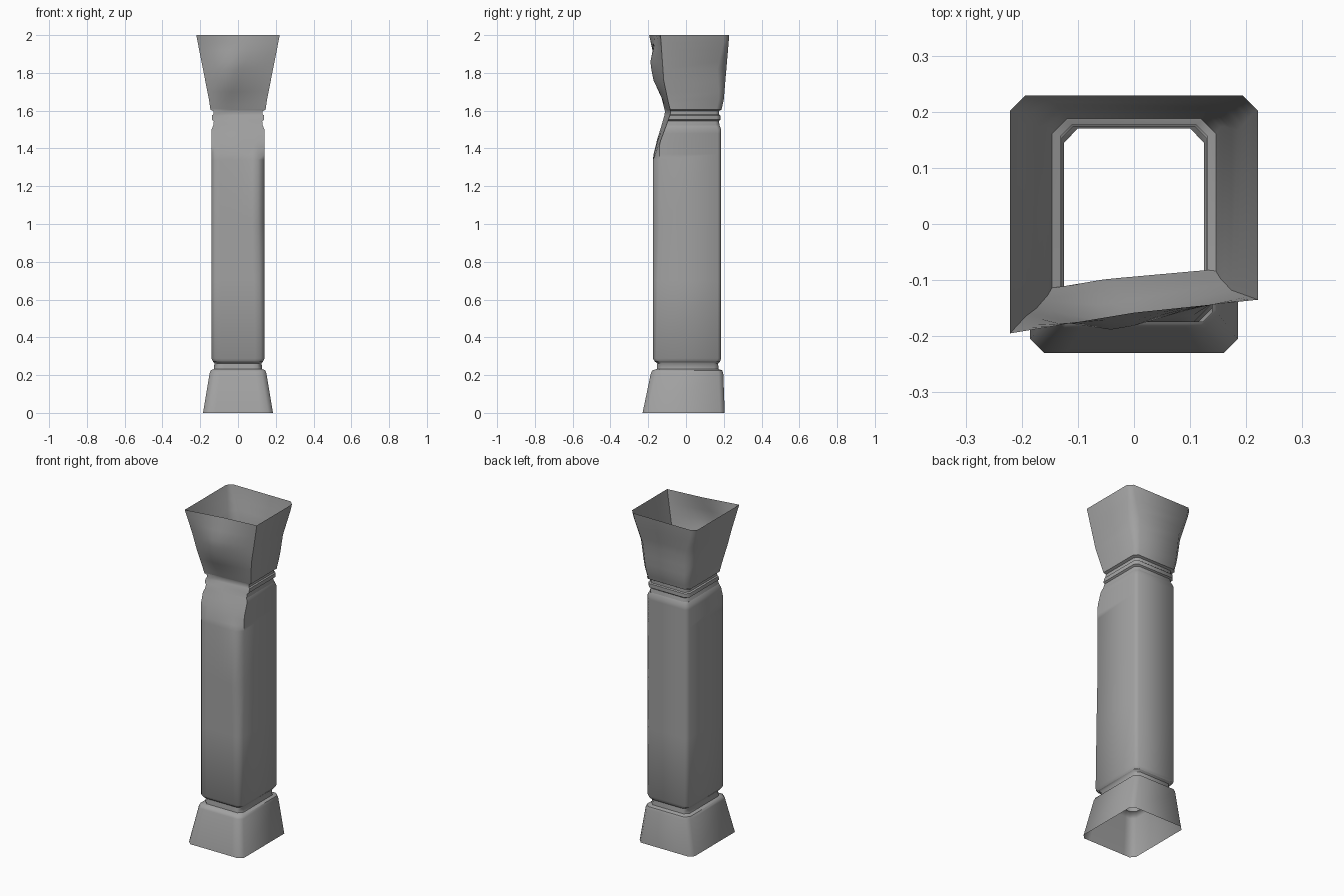
import bpy
import bmesh
import math

if "Cube" in bpy.data.objects:
    bpy.data.objects.remove(bpy.data.objects["Cube"], do_unlink=True)

stone = bpy.data.materials.new("grey_stone")
stone.use_nodes = True
stone.diffuse_color = (0.36, 0.36, 0.36, 1)
stone.node_tree.nodes["Principled BSDF"].inputs["Base Color"].default_value = stone.diffuse_color

# Fracture depth by height: y at the right, on the ridge and at the left, then ridge x
FRACTURE = [
    (1.34, -.185, -.185, -.18, 0),
    (1.37, -.172, -.17, -.16, 0),
    (1.44, -.155, -.15, -.135, 0),
    (1.52, -.13, -.12, -.105, -.02),
    (1.59, -.11, -.095, -.08, -.05),
    (1.65, -.125, -.12, -.095, -.06),
    (1.76, -.15, -.175, -.118, -.05),
    (1.86, -.165, -.19, -.125, -.03),
    (2.0, -.195, -.158, -.135, 0),
]


def mix(a, b, t):
    return a + (b - a) * t


def sample(rows, z):
    """Interpolate a table whose first column is height."""
    for low, high in zip(rows, rows[1:]):
        if low[0] <= z <= high[0]:
            t = (z - low[0]) / (high[0] - low[0])
            return [mix(a, b, t) for a, b in zip(low, high)]
    return None


def fracture(x, z, half):
    row = sample(FRACTURE, z)
    if row is None:
        return -1
    _, first, ridge, last, ridge_x = row
    if x < ridge_x:
        return mix(first, ridge, (x + half) / (ridge_x + half))
    return mix(ridge, last, (x - ridge_x) / (half - ridge_x))


def ring(z, half, front, back, cut, wear, back_wear):
    """One chamfered square outline, with the broken front pushed inwards."""
    c, w = cut + back_wear, cut + wear
    points = [(half, back - c), (half - c, back), (c - half, back), (-half, back - c),
              (-half, front + cut)]
    steps = 8
    points += [(mix(cut - half, half - w, i / steps), front) for i in range(steps + 1)]
    points.append((half, front + w))
    return [(x, max(y, fracture(x, z, half)) if y < 0 else y, z) for x, y in points]


def loft(name, rows, cut, wear=None, back_wear=None, extra=()):
    heights = sorted({r[0] for r in rows} | set(extra))
    bm = bmesh.new()
    rings = []
    for z in heights:
        _, half, front, back = sample(rows, z)
        w = wear(z) if wear else 0
        b = back_wear(z) if back_wear else 0
        rings.append([bm.verts.new(p) for p in ring(z, half, front, back, cut, w, b)])
    for low, high in zip(rings, rings[1:]):
        for i in range(len(low)):
            j = (i + 1) % len(low)
            bm.faces.new((low[i], low[j], high[j], high[i]))
    mesh = bpy.data.meshes.new(name)
    bm.to_mesh(mesh)
    bm.free()
    mesh.materials.append(stone)
    obj = bpy.data.objects.new(name, mesh)
    bpy.context.collection.objects.link(obj)
    bpy.ops.object.select_all(action="DESELECT")
    obj.select_set(True)
    bpy.context.view_layer.objects.active = obj
    bpy.ops.object.shade_smooth_by_angle(angle=math.radians(48))
    return obj


# Flared foot, open underneath, with its recessed neck
loft("foot", [
    (0, .185, -.23, .205),
    (.21, .15, -.186, .197),
    (.225, .145, -.178, .192),
    (.232, .128, -.155, .172),
    (.262, .125, -.152, .17),
    (.272, .132, -.165, .18),
], .025)

# Tall shaft, one front corner worn
loft("shaft", [
    (.272, .132, -.165, .18),
    (.288, .14, -.175, .186),
    (1.5, .14, -.175, .186),
    (1.522, .131, -.168, .178),
], .018, wear=lambda z: .016 * max(0, min(1, (z - .4) / .6)),
    extra=(.7, 1, 1.34, 1.37, 1.41, 1.44, 1.48))

# Moulded collar
loft("collar", [
    (1.522, .131, -.168, .178),
    (1.545, .128, -.165, .174),
    (1.552, .138, -.172, .182),
    (1.575, .138, -.172, .182),
    (1.58, .131, -.168, .176),
    (1.598, .131, -.168, .176),
    (1.605, .146, -.18, .188),
], .02)

# Flared open head with chipped rear corners
loft("head", [
    (1.605, .146, -.18, .188),
    (1.66, .154, -.186, .2),
    (2, .221, -.23, .229),
], .027, back_wear=lambda z: .02 * max(0, 1 - abs(z - 1.82) / .14),
    extra=(1.63, 1.7, 1.76, 1.82, 1.86, 1.92, 1.96))
